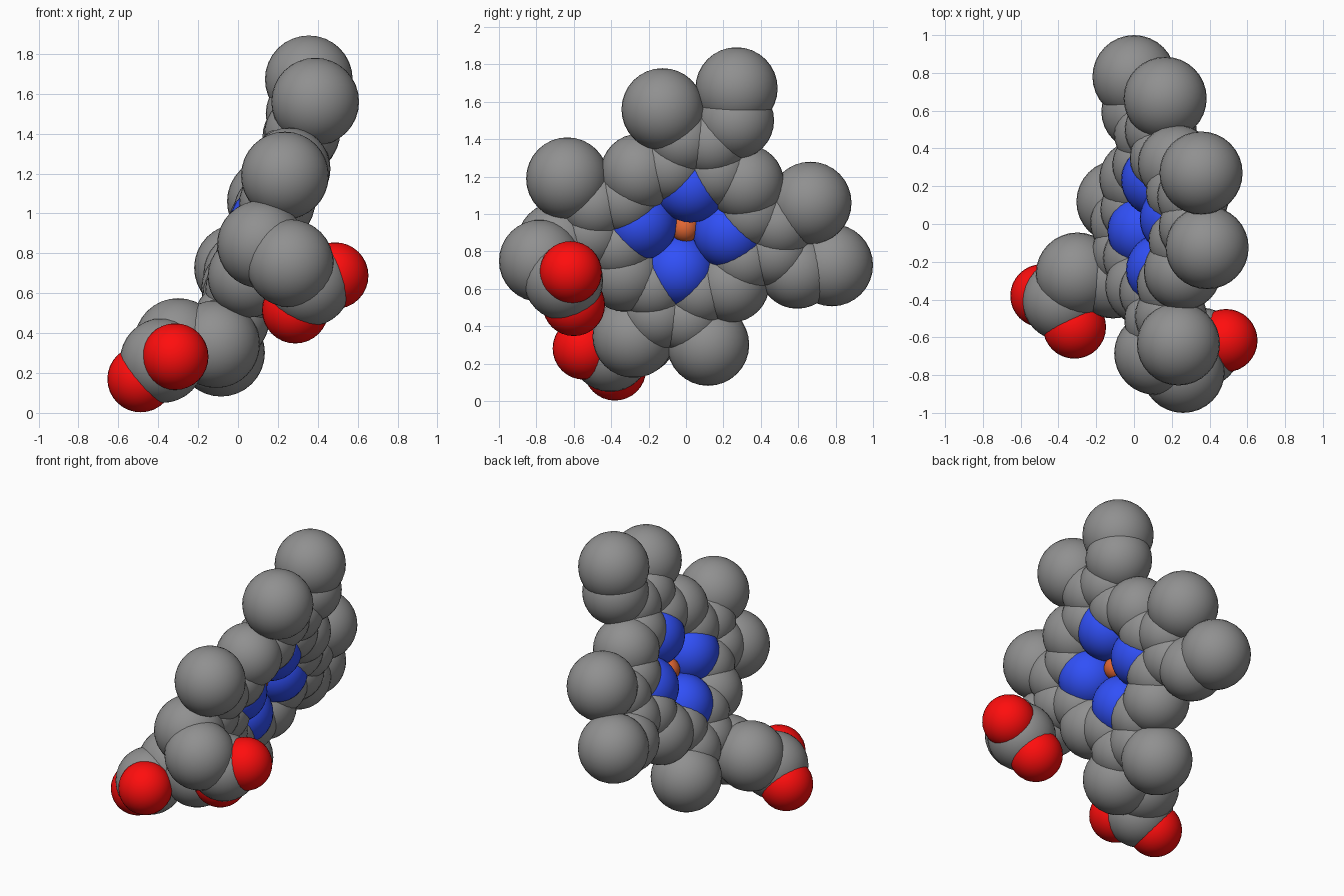
import bpy
from mathutils import Vector

if "Cube" in bpy.data.objects:
    bpy.data.objects.remove(bpy.data.objects["Cube"])

# Flat ring frame: origin at the metal centre, U toward the top ring, V toward the right ring
ORIGIN = Vector((0.14, -0.005, 0.925))
U = Vector((0.042, 0.016, 0.111))
V = Vector((-0.0064, 0.117, -0.012))


def material(name, rgb):
    m = bpy.data.materials.new(name)
    m.diffuse_color = (*rgb, 1)
    m.use_nodes = True
    m.node_tree.nodes["Principled BSDF"].inputs["Base Color"].default_value = m.diffuse_color
    return m


GREY = material("dark_grey", (0.279, 0.279, 0.279))
RED = material("red", (1.0, 0.004, 0.004))
BLUE = material("blue", (0.030, 0.080, 0.94))
ORANGE = material("orange", (0.745, 0.133, 0.033))


def ball(name, pos, radius, mat=GREY):
    bpy.ops.mesh.primitive_uv_sphere_add(segments=32, ring_count=16,
                                         radius=radius, location=pos)
    ob = bpy.context.object
    ob.name = name
    bpy.ops.object.shade_smooth()
    ob.data.materials.append(mat)


def on_plane(a, b, turns):
    for _ in range(turns):
        a, b = -b, a
    return ORIGIN + U * a + V * b


# Central metal ball
ball("metal_centre", ORIGIN, 0.075, ORANGE)

# Four five-membered rings joined by bridge carbons
for k in range(4):
    ball("ring_nitrogen", on_plane(2.03, 0, k), 0.195, BLUE)
    ball("bridge_carbon", on_plane(2.43, 2.43, k), 0.206)
    for side in (-1, 1):
        ball("inner_ring_carbon", on_plane(2.87, 1.10 * side, k), 0.190)
        ball("outer_ring_carbon", on_plane(4.22, 0.68 * side, k), 0.190)

# Single end carbons
for p in [(0.387, -0.125, 1.56), (0.235, -0.635, 1.19),
          (0.165, 0.665, 1.06), (-0.085, 0.118, 0.302)]:
    ball("end_carbon", p, 0.22)

# Two short side arms
for inner, tip in [((0.345, 0.265, 1.50), (0.355, 0.27, 1.672)),
                   ((0.033, 0.595, 0.70), (0.0, 0.78, 0.727))]:
    ball("short_arm_carbon", inner, 0.206)
    ball("short_arm_tip", tip, 0.22)

# Two long side arms ending in a pair of oxygens
arms = [
    [(0.115, -0.685, 0.845), (0.26, -0.78, 0.75), (0.355, -0.655, 0.645),
     (0.487, -0.617, 0.688), (0.287, -0.60, 0.515)],
    [(-0.11, -0.28, 0.345), (-0.30, -0.265, 0.355), (-0.38, -0.405, 0.262),
     (-0.315, -0.546, 0.282), (-0.488, -0.38, 0.17)],
]
for first, second, fork, ox1, ox2 in arms:
    ball("long_arm_carbon", first, 0.22)
    ball("long_arm_carbon", second, 0.22)
    ball("fork_carbon", fork, 0.212)
    ball("arm_oxygen", ox1, 0.167, RED)
    ball("arm_oxygen", ox2, 0.167, RED)
